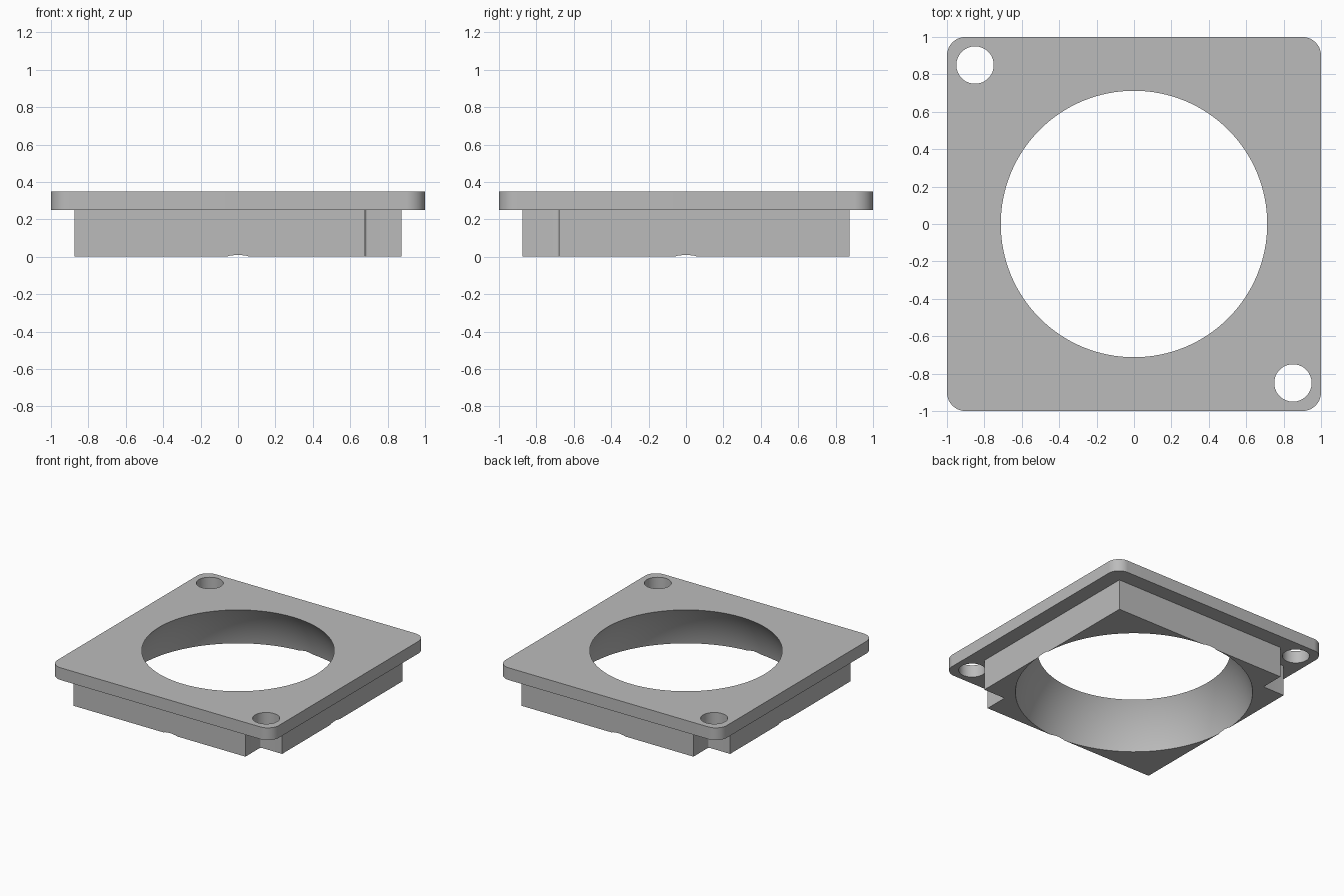
import bpy
import bmesh
from math import radians, pi, cos, sin

cube = bpy.data.objects.get("Cube")
if cube:
    bpy.data.objects.remove(cube, do_unlink=True)

FLANGE_Z, TOP_Z = 0.25, 0.35
HALF, NOTCH = 0.875, 0.68
HOLE_POS, HOLE_R = 0.85, 0.1

grey = bpy.data.materials.new("plain grey")
grey.use_nodes = True
grey.diffuse_color = (0.5, 0.5, 0.5, 1)
grey.node_tree.nodes["Principled BSDF"].inputs["Base Color"].default_value = (0.5, 0.5, 0.5, 1)


def arc(cx, cy, r, start, end, steps):
    """Points along an arc, angles in degrees."""
    angles = [radians(start + (end - start) * i / steps) for i in range(steps + 1)]
    return [(cx + r * cos(a), cy + r * sin(a)) for a in angles]


def prism(name, outline, z0, z1):
    """Extrude a closed outline upward."""
    bm = bmesh.new()
    face = bm.faces.new([bm.verts.new((x, y, z0)) for x, y in outline])
    top = bmesh.ops.extrude_face_region(bm, geom=[face])["geom"]
    bmesh.ops.translate(bm, vec=(0, 0, z1 - z0),
                        verts=[v for v in top if isinstance(v, bmesh.types.BMVert)])
    bmesh.ops.recalc_face_normals(bm, faces=bm.faces)
    mesh = bpy.data.meshes.new(name)
    bm.to_mesh(mesh)
    bm.free()
    mesh.materials.append(grey)
    obj = bpy.data.objects.new(name, mesh)
    bpy.context.collection.objects.link(obj)
    return obj


def combine(target, tool, operation):
    """Apply a boolean, then discard the tool object."""
    tool.hide_render = True
    bpy.context.view_layer.objects.active = target
    mod = target.modifiers.new(operation.lower(), "BOOLEAN")
    mod.operation, mod.object, mod.solver = operation, tool, "EXACT"
    bpy.ops.object.modifier_apply(modifier=mod.name)
    bpy.data.objects.remove(tool, do_unlink=True)


# Flange plate with rounded corners
corner = 0.9
outline = []
for i, (sx, sy) in enumerate([(1, 1), (-1, 1), (-1, -1), (1, -1)]):
    outline += arc(sx * corner, sy * corner, 1 - corner, i * 90, i * 90 + 90, 16)
plate = prism("flanged_plate", outline, FLANGE_Z, TOP_Z)

# Lower block with two notched corners, each with a tiny inner fillet
fillet = 0.012
c = NOTCH + fillet
half_outline = [(-HALF, -HALF), (NOTCH, -HALF)]
half_outline += arc(c, -c, fillet, 180, 90, 6) + [(HALF, -NOTCH)]
block_outline = half_outline + [(-x, -y) for x, y in half_outline]
block = prism("lower_block", block_outline, 0, FLANGE_Z)
combine(plate, block, "UNION")

# Spherical central opening
bpy.ops.mesh.primitive_uv_sphere_add(segments=128, ring_count=96, radius=0.9,
                                     location=(0, 0, -0.2))
sphere = bpy.context.object
sphere.name = "opening_cutter"
sphere.data.materials.append(grey)
combine(plate, sphere, "DIFFERENCE")

# Screw holes above the notches
for s in (1, -1):
    circle = arc(s * HOLE_POS, -s * HOLE_POS, HOLE_R, 0, 360, 48)[:-1]
    combine(plate, prism("hole_cutter", circle, 0.1, 0.5), "DIFFERENCE")

# Smooth curved walls, keep edges sharp
bpy.ops.object.select_all(action="DESELECT")
plate.select_set(True)
bpy.context.view_layer.objects.active = plate
bpy.ops.object.shade_smooth_by_angle(angle=radians(25))
